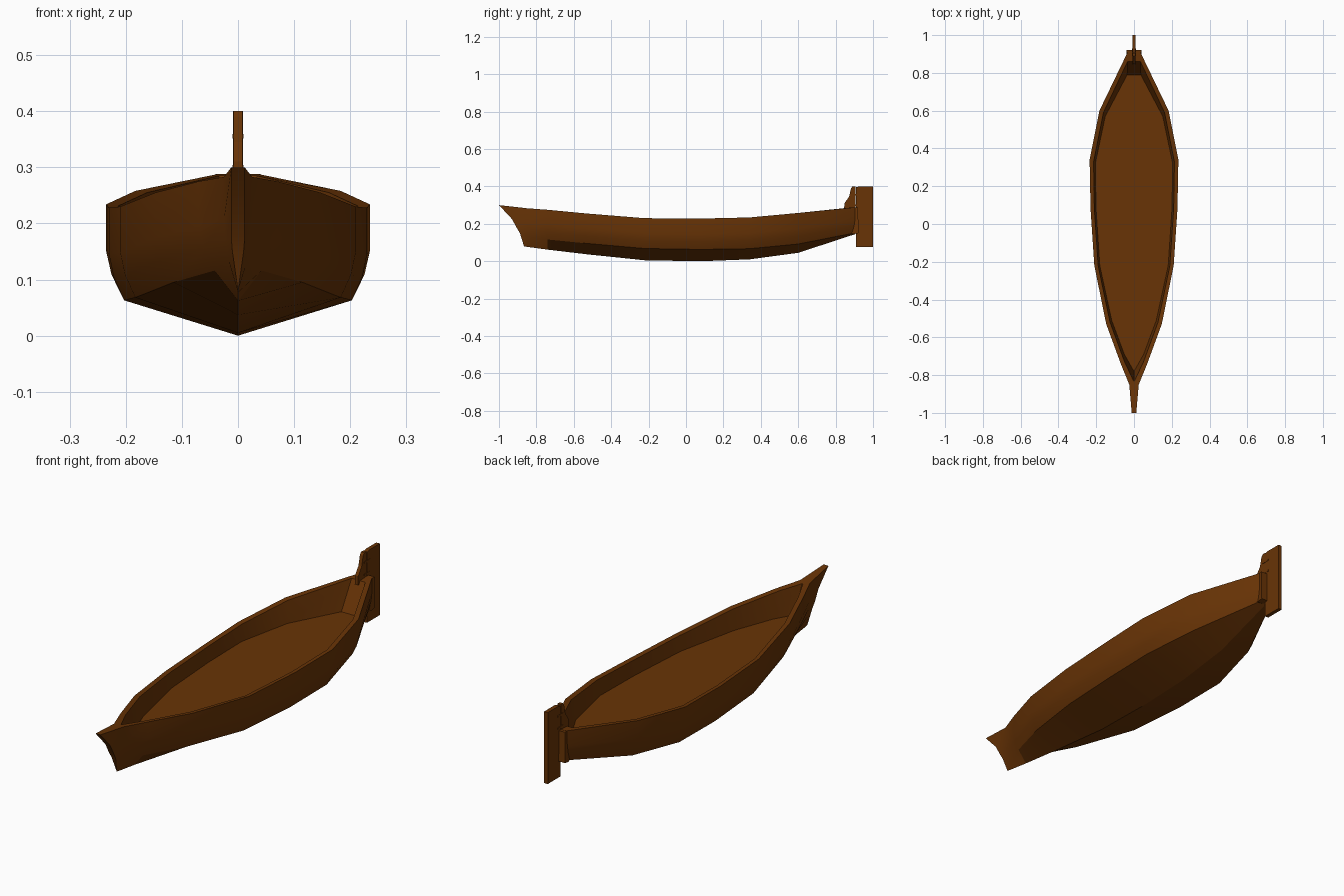
import bpy, bmesh, math

wood = bpy.data.materials.new("brown_wood")
wood.diffuse_color = (0.14, 0.034, 0.0018, 1)


def finish(name, bm, angle=25):
    bmesh.ops.recalc_face_normals(bm, faces=bm.faces)
    me = bpy.data.meshes.new(name)
    bm.to_mesh(me)
    bm.free()
    me.materials.append(wood)
    ob = bpy.data.objects.new(name, me)
    bpy.context.collection.objects.link(ob)
    bpy.ops.object.select_all(action='DESELECT')
    ob.select_set(True)
    bpy.context.view_layer.objects.active = ob
    if angle:
        bpy.ops.object.shade_smooth_by_angle(angle=math.radians(angle))
    return ob


def plate(name, profile, half_width):
    """Upright plate from a (y, z) profile; half_width is a function of y, z."""
    bm = bmesh.new()
    sides = [[bm.verts.new((s * half_width(y, z), y, z)) for y, z in profile]
             for s in (-1, 1)]
    bm.faces.new(sides[0])
    bm.faces.new(sides[1])
    n = len(profile)
    for i in range(n):
        j = (i + 1) % n
        bm.faces.new((sides[0][i], sides[0][j], sides[1][j], sides[1][i]))
    return finish(name, bm, 0)


# Hull stations from bow to stern:
# y, rim width, rim z, chine width, chine z, keel z, inner rim y, inner rim width, floor y, floor width
STATIONS = [
    (-0.85, 0.025, 0.283, 0.016, 0.132, 0.077, -0.83, 0.003, -0.775, 0.003),
    (-0.74, 0.070, 0.275, 0.042, 0.116, 0.062, -0.73, 0.050, -0.69, 0.051),
    (-0.53, 0.147, 0.255, 0.115, 0.095, 0.037, -0.52, 0.127, -0.51, 0.118),
    (-0.22, 0.210, 0.230, 0.183, 0.068, 0.005, -0.22, 0.190, -0.22, 0.181),
    (0.08, 0.230, 0.228, 0.203, 0.063, 0.000, 0.08, 0.210, 0.08, 0.201),
    (0.34, 0.235, 0.234, 0.205, 0.067, 0.010, 0.33, 0.214, 0.32, 0.205),
    (0.60, 0.183, 0.258, 0.152, 0.092, 0.045, 0.59, 0.162, 0.57, 0.152),
    (0.905, 0.036, 0.288, 0.026, 0.152, 0.145, 0.86, 0.034, 0.79, 0.036),
]
FLOOR_Z = 0.16

# Half sections, keel first; the raked prow tip comes before the regular stations
sections = [[(0, -0.866, 0.080), (0.010, -0.888, 0.150), (0.012, -0.903, 0.175),
             (0.012, -0.930, 0.225), (0.012, -1.0, 0.300),
             (0.002, -0.832, 0.280), (0.002, -0.777, FLOOR_Z)]]
for y, w, zg, cw, cz, kz, ry, rw, fy, fw in STATIONS:
    h = zg - cz
    sections.append([(0, y, kz), (cw, y, cz), (cw + (w - cw) * 0.68, y, cz + h * 0.25),
                     (w, y, cz + h * 0.5), (w, y, zg), (rw, ry, zg - 0.003), (fw, fy, FLOOR_Z)])

# Hull: closed loft of outer skin, rim, inner wall and floor
bm = bmesh.new()
rings = [[bm.verts.new(p) for p in s + [(-a, b, c) for a, b, c in reversed(s[1:])]]
         for s in sections]
n = len(rings[0])
for a, b in zip(rings, rings[1:]):
    for i in range(n):
        j = (i + 1) % n
        bm.faces.new((a[i], a[j], b[j], b[i]))
# End caps: strips joining both sides at prow and stern
for r in (rings[0], rings[-1]):
    bm.faces.new((r[0], r[1], r[n - 1]))
    for i in range(1, n // 2):
        bm.faces.new((r[i], r[i + 1], r[n - i - 1], r[n - i]))
finish("hull", bm)

# Stern block: flares outward behind the hull
plate("stern_block",
      [(0.865, 0.284), (0.92, 0.288), (0.922, 0.15), (0.895, 0.145), (0.865, 0.16)],
      lambda y, z: 0.030 + (0.010 if y > 0.89 else 0))

# Stern post: curved bracket standing above the stern
plate("stern_post",
      [(0.845, 0.27), (0.847, 0.31), (0.872, 0.345), (0.882, 0.39), (0.89, 0.40),
       (0.905, 0.40), (0.905, 0.27)],
      lambda y, z: 0.008)

# Rudder blade
plate("rudder", [(0.908, 0.077), (1.0, 0.077), (1.0, 0.40), (0.925, 0.40), (0.908, 0.395)],
      lambda y, z: 0.009)

# Rudder hinges
for k, z in enumerate((0.30, 0.355)):
    plate("rudder_hinge_%d" % (k + 1),
          [(0.89, z - 0.004), (0.93, z - 0.004), (0.93, z + 0.004), (0.89, z + 0.004)],
          lambda y, z: 0.010)
